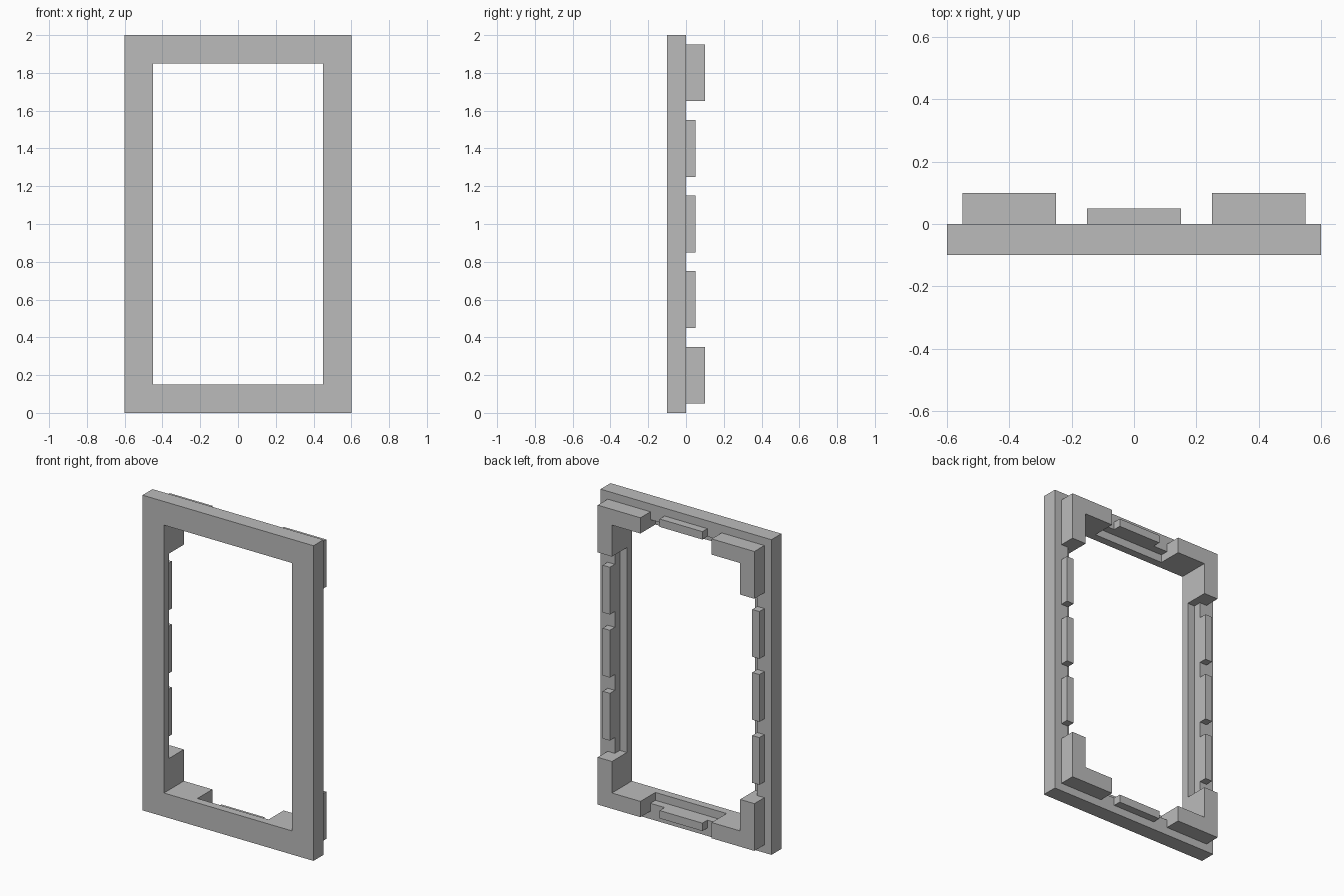
import bpy
import bmesh

if "Cube" in bpy.data.objects:
    bpy.data.objects.remove(bpy.data.objects["Cube"], do_unlink=True)

HALF_W, HEIGHT, MID = 0.6, 2.0, 1.0
FRONT, LEDGE, BACK = -0.1, -0.05, 0.0

grey = bpy.data.materials.new("plain grey")
grey.use_nodes = True
grey.diffuse_color = (0.5, 0.5, 0.5, 1)
grey.node_tree.nodes["Principled BSDF"].inputs["Base Color"].default_value = grey.diffuse_color


def prism(name, outline, y0, y1):
    """Extrude an x-z outline from y0 to y1."""
    bm = bmesh.new()
    face = bm.faces.new([bm.verts.new((x, y0, z)) for x, z in outline])
    new = bmesh.ops.extrude_face_region(bm, geom=[face])["geom"]
    verts = [v for v in new if isinstance(v, bmesh.types.BMVert)]
    bmesh.ops.translate(bm, verts=verts, vec=(0, y1 - y0, 0))
    bmesh.ops.recalc_face_normals(bm, faces=bm.faces)
    mesh = bpy.data.meshes.new(name)
    bm.to_mesh(mesh)
    bm.free()
    mesh.materials.append(grey)
    obj = bpy.data.objects.new(name, mesh)
    bpy.context.collection.objects.link(obj)
    return obj


def block(name, cx, cz, hx, hz, y0, y1):
    outline = [(cx - hx, cz - hz), (cx + hx, cz - hz), (cx + hx, cz + hz), (cx - hx, cz + hz)]
    return prism(name, outline, y0, y1)


def cut(target, cutter):
    """Subtract the cutter, then discard it."""
    cutter.hide_render = True
    mod = target.modifiers.new("cut", "BOOLEAN")
    mod.operation, mod.solver, mod.object = "DIFFERENCE", "EXACT", cutter
    bpy.context.view_layer.objects.active = target
    bpy.ops.object.modifier_apply(modifier=mod.name)
    bpy.data.objects.remove(cutter, do_unlink=True)


# Frame with its opening and the ledges behind each rail
frame = block("frame", 0, MID, HALF_W, HEIGHT / 2, FRONT, BACK)
cut(frame, block("opening_cutter", 0, MID, 0.45, 0.85, -0.3, 0.3))
cut(frame, block("side_ledge_cutter", 0, MID, 0.5, 0.65, LEDGE, 0.3))
cut(frame, block("end_ledge_cutter", 0, MID, 0.25, 0.9, LEDGE, 0.3))

# L-shaped corner brackets
bracket = [(0.25, 0.95), (0.55, 0.95), (0.55, 0.65), (0.45, 0.65), (0.45, 0.85), (0.25, 0.85)]
for side, sx in (("left", 1), ("right", -1)):
    for level, sz in (("top", 1), ("bottom", -1)):
        prism(f"{level}_{side}_bracket", [(sx * x, MID + sz * z) for x, z in bracket], BACK, 0.1)

# Thin locating tabs along the sides
for side, sx in (("left", 1), ("right", -1)):
    for i in range(3):
        block(f"{side}_tab_{i + 1}", sx * 0.525, 0.6 + 0.4 * i, 0.025, 0.15, BACK, 0.05)

# Tabs along the top and bottom
for level, sz in (("top", 1), ("bottom", -1)):
    block(f"{level}_tab", 0, MID + sz * 0.925, 0.15, 0.025, BACK, 0.05)
